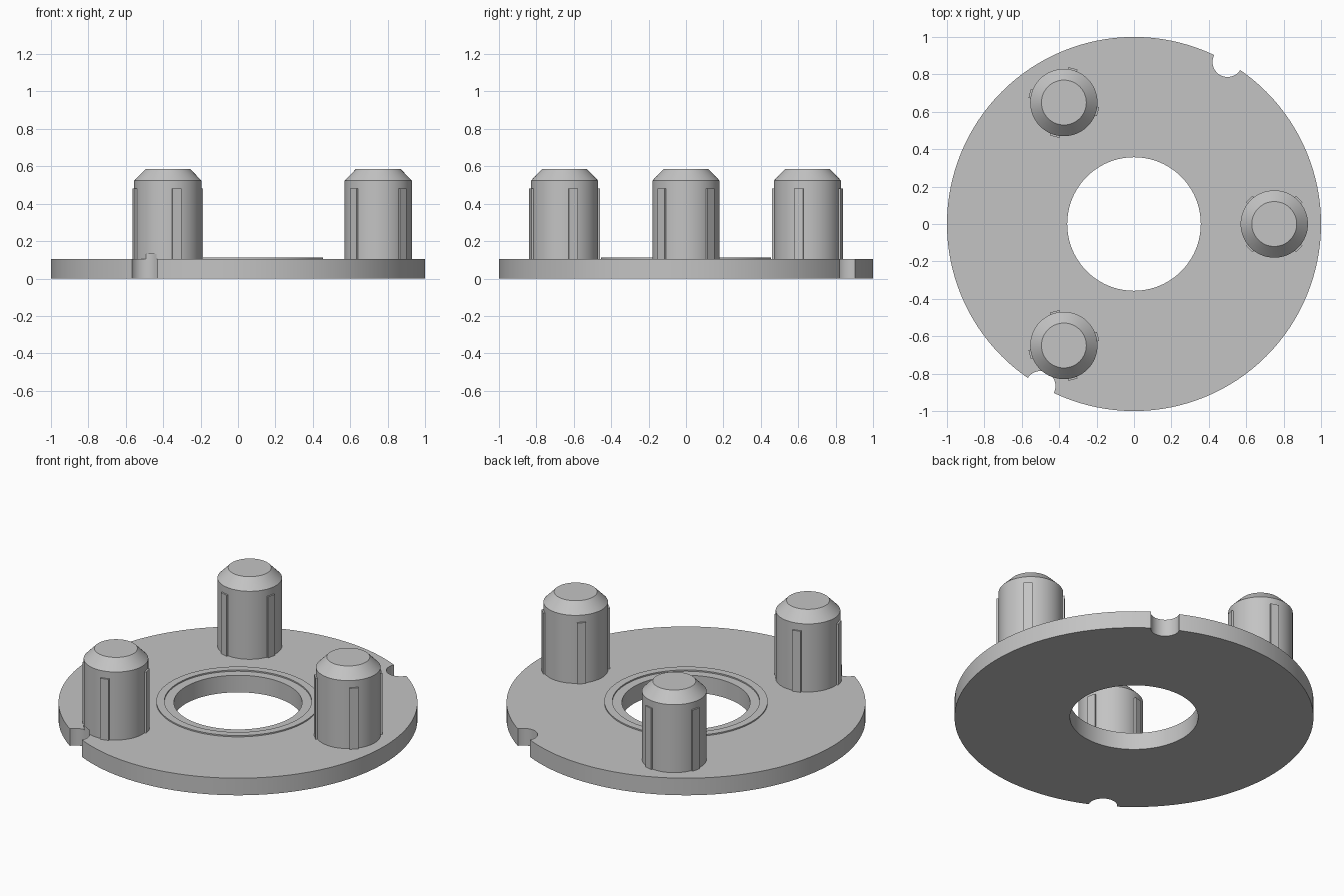
import bpy, bmesh, math
from mathutils import Matrix

if "Cube" in bpy.data.objects:
    bpy.data.objects.remove(bpy.data.objects["Cube"])

grey = bpy.data.materials.new("light grey")
grey.diffuse_color = (0.55, 0.55, 0.55, 1)
grey.use_nodes = True
grey.node_tree.nodes["Principled BSDF"].inputs["Base Color"].default_value = grey.diffuse_color
PLATE_TOP = 0.105


def add_object(name, bm):
    bmesh.ops.recalc_face_normals(bm, faces=bm.faces)
    mesh = bpy.data.meshes.new(name)
    bm.to_mesh(mesh)
    bm.free()
    mesh.materials.append(grey)
    ob = bpy.data.objects.new(name, mesh)
    bpy.context.collection.objects.link(ob)
    return ob


def activate(ob):
    bpy.ops.object.select_all(action='DESELECT')
    ob.select_set(True)
    bpy.context.view_layer.objects.active = ob


def lathe(name, profile, segments, closed, centre=(0, 0)):
    """Turn an (r, z) profile around z; open profiles get flat end caps."""
    bm = bmesh.new()
    rings = []
    for r, z in profile:
        rings.append([bm.verts.new((centre[0] + r * math.cos(2 * math.pi * i / segments),
                                    centre[1] + r * math.sin(2 * math.pi * i / segments), z))
                      for i in range(segments)])
    pairs = list(zip(rings, rings[1:]))
    if closed:
        pairs.append((rings[-1], rings[0]))
    else:
        bm.faces.new(rings[0])
        bm.faces.new(rings[-1])
    for a, b in pairs:
        for i in range(segments):
            j = (i + 1) % segments
            bm.faces.new((a[i], a[j], b[j], b[i]))
    return add_object(name, bm)


def cut(ob, cutter):
    mod = ob.modifiers.new("notch", 'BOOLEAN')
    mod.operation = 'DIFFERENCE'
    mod.solver = 'EXACT'
    mod.object = cutter
    activate(ob)
    bpy.ops.object.modifier_apply(modifier=mod.name)


def smooth(ob):
    activate(ob)
    bpy.ops.object.shade_smooth_by_angle(angle=math.radians(25))


# Round plate with centre hole and a low raised ring around it
plate = lathe("plate", [(0.357, 0), (1, 0), (1, PLATE_TOP), (0.455, PLATE_TOP),
                        (0.455, 0.113), (0.41, 0.113), (0.41, PLATE_TOP),
                        (0.357, PLATE_TOP)], 128, True)

# Three chamfered pegs
pegs = []
for k in range(3):
    a = k * 2 * math.pi / 3
    centre = (0.75 * math.cos(a), 0.75 * math.sin(a))
    pegs.append(lathe(f"peg_{k + 1}", [(0.18, 0.09), (0.18, 0.523), (0.12, 0.585)],
                      64, False, centre))

    # Four grip ribs up the side of each peg
    bm = bmesh.new()
    for q in range(4):
        turn = a + math.pi / 4 + q * math.pi / 2
        bmesh.ops.create_cube(bm, size=1, matrix=(
            Matrix.Translation((centre[0], centre[1], 0.29))
            @ Matrix.Rotation(turn, 4, 'Z')
            @ Matrix.Translation((0.169, 0, 0))
            @ Matrix.Diagonal((0.04, 0.05, 0.38, 1))))
    add_object(f"peg_ribs_{k + 1}", bm)

# Two opposite rim notches; the second also nicks the foot of the nearest peg
for k in range(2):
    a = math.pi / 3 + k * math.pi
    notch = lathe("notch_cutter", [(0.08, -0.1), (0.08, 0.13)], 48, False,
                  (math.cos(a), math.sin(a)))
    notch.hide_render = True
    cut(plate, notch)
    if k == 1:
        cut(pegs[2], notch)
    bpy.data.objects.remove(notch)

for ob in [plate] + pegs:
    smooth(ob)
